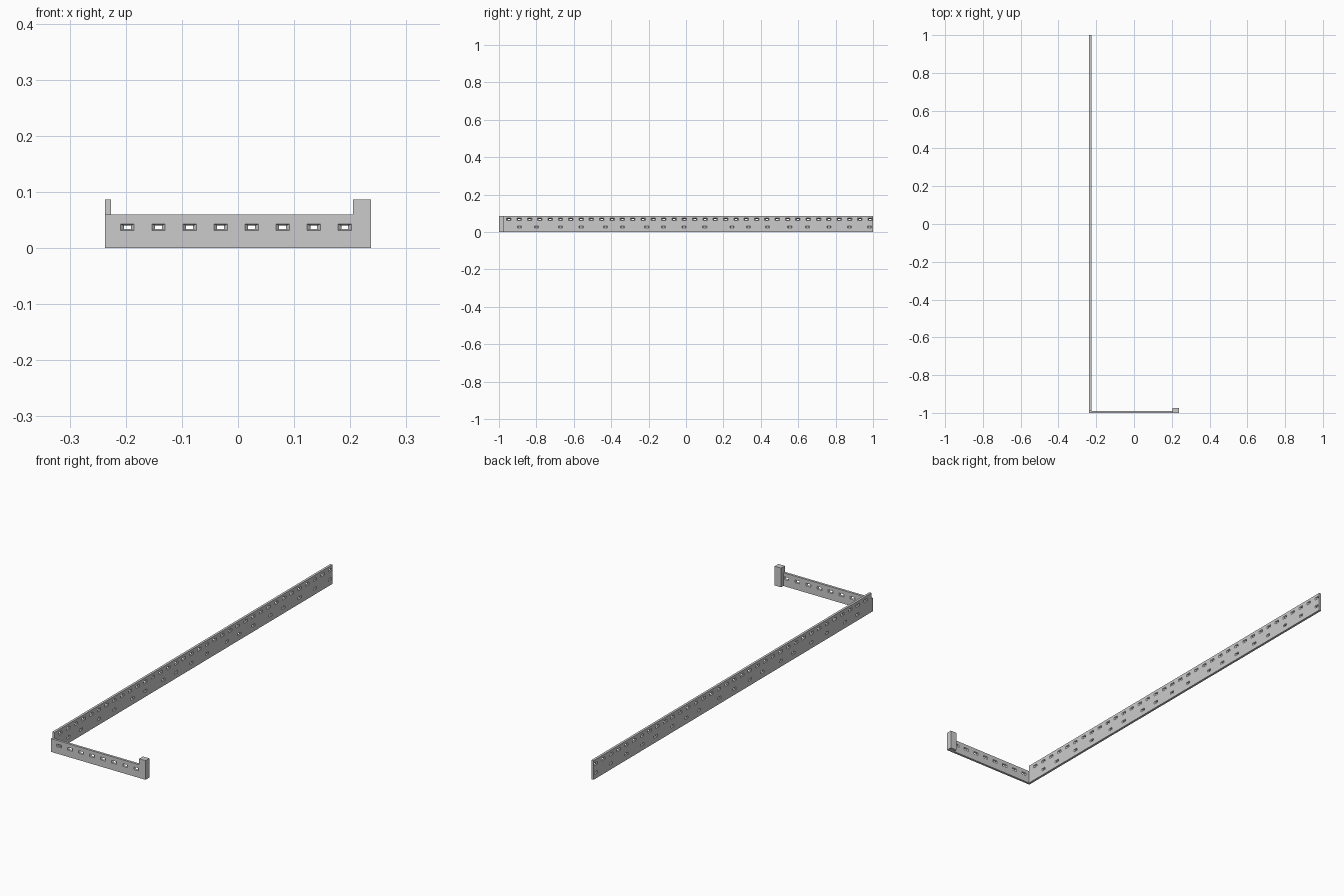
import bpy, bmesh
from mathutils import Vector

if "Cube" in bpy.data.objects:
    bpy.data.objects.remove(bpy.data.objects["Cube"])

T = 0.0107          # wall thickness
X0, Y0 = -0.237, -1.0


def new_object(name, bm):
    bmesh.ops.recalc_face_normals(bm, faces=bm.faces[:])
    mesh = bpy.data.meshes.new(name)
    bm.to_mesh(mesh)
    bm.free()
    obj = bpy.data.objects.new(name, mesh)
    bpy.context.collection.objects.link(obj)
    return obj


def add_loft(bm, loops):
    """Closed solid through a series of matching loops."""
    rings = [[bm.verts.new(p) for p in loop] for loop in loops]
    n = len(rings[0])
    for a, b in zip(rings, rings[1:]):
        for i in range(n):
            j = (i + 1) % n
            bm.faces.new((a[i], a[j], b[j], b[i]))
    bm.faces.new(rings[0])
    bm.faces.new(rings[-1])


def box(name, lo, hi):
    bm = bmesh.new()
    add_loft(bm, [[(lo[0], lo[1], z), (hi[0], lo[1], z),
                   (hi[0], hi[1], z), (lo[0], hi[1], z)] for z in (lo[2], hi[2])])
    return new_object(name, bm)


def cut_embrasures(wall, openings, to_world):
    """Cut splayed openings, wide at both faces and narrow mid-wall."""
    bm = bmesh.new()
    for u, z, w, h in openings:
        loops = []
        for v, s in ((-0.1, 1.1), (0.5, 0.5), (1.1, 1.1)):
            loops.append([to_world(u + a * w / 2 * s, v * T, z + b * h / 2 * s)
                          for a, b in ((-1, -1), (1, -1), (1, 1), (-1, 1))])
        add_loft(bm, loops)
    cutter = new_object("embrasure_cutter", bm)
    cutter.hide_render = True
    mod = wall.modifiers.new("embrasures", 'BOOLEAN')
    mod.operation = 'DIFFERENCE'
    mod.solver = 'EXACT'
    mod.object = cutter
    bpy.context.view_layer.objects.active = wall
    bpy.ops.object.modifier_apply(modifier=mod.name)
    bpy.data.objects.remove(cutter)


# Long wall with two rows of openings
long_wall = box("long_wall", (X0, Y0 + T, 0), (X0 + T, 1, 0.087))
upper = [(-0.947 + 0.0552 * i, 0.068, 0.024, 0.012) for i in range(36)]
lower_y = (-0.89, -0.80, -0.67, -0.56, -0.43, -0.34, -0.21, -0.12, -0.01,
           0.10, 0.245, 0.335, 0.435, 0.555, 0.65, 0.765, 0.875, 0.982)
lower = [(y, 0.027, 0.022, 0.011) for y in lower_y]
cut_embrasures(long_wall, upper + lower, lambda u, v, z: Vector((X0 + v, u, z)))

# Short front wall with one row of openings
short_wall = box("short_wall", (X0, Y0, 0), (0.205, Y0 + T, 0.06))
row = [(-0.197 + 0.0553 * i, 0.037, 0.024, 0.012) for i in range(8)]
cut_embrasures(short_wall, row, lambda u, v, z: Vector((u, Y0 + v, z)))

# End pillar
box("end_pillar", (0.205, Y0, 0), (0.237, Y0 + 0.027, 0.087))
